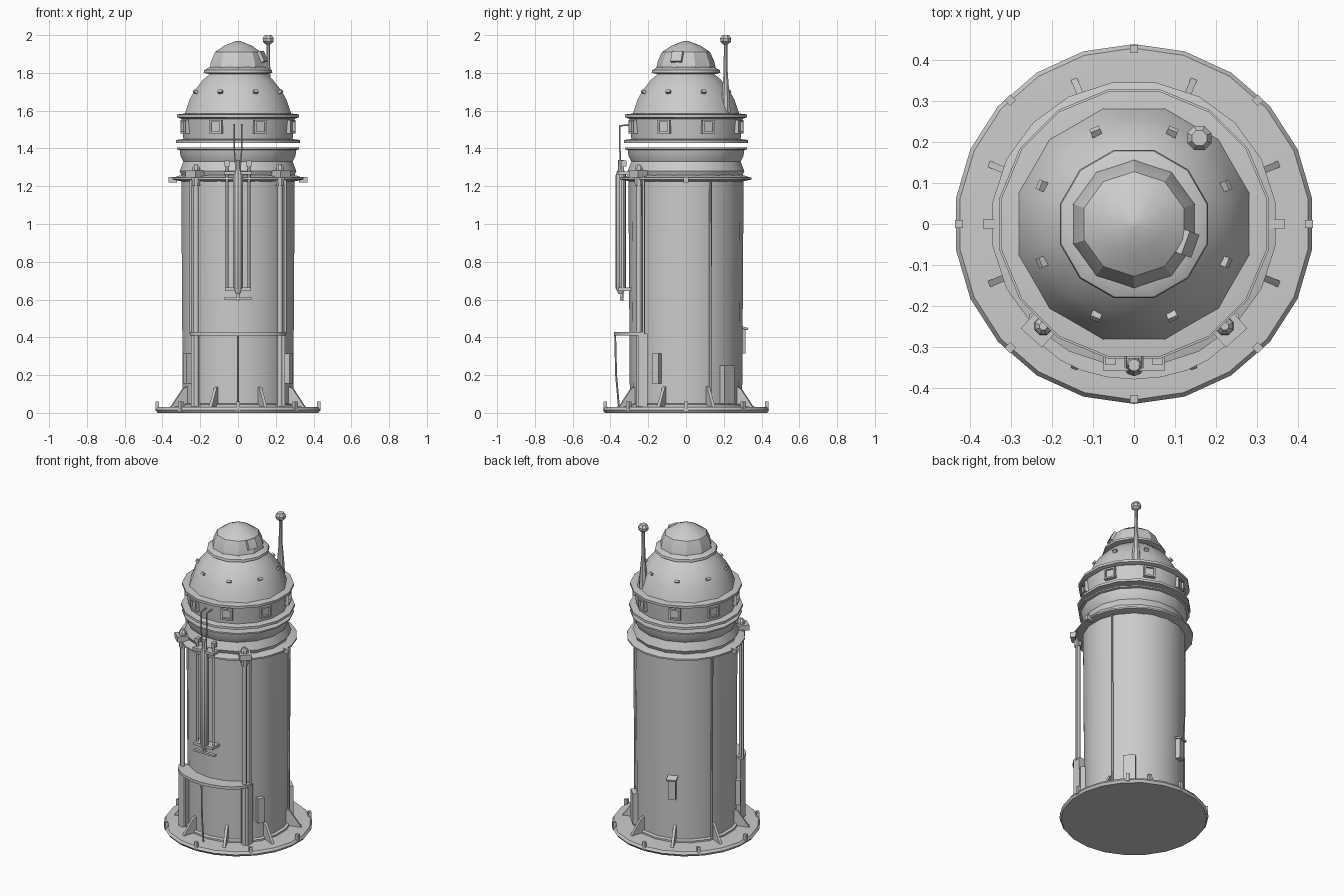
import bpy, bmesh, math
from mathutils import Vector, Matrix

old = bpy.data.objects.get("Cube")
if old:
    bpy.data.objects.remove(old, do_unlink=True)

grey = bpy.data.materials.new("plain grey")
grey.use_nodes = True
grey.diffuse_color = (0.6, 0.6, 0.6, 1)
grey.node_tree.nodes["Principled BSDF"].inputs["Base Color"].default_value = (0.6, 0.6, 0.6, 1)


def finish(name, bm, angle=32):
    bmesh.ops.recalc_face_normals(bm, faces=bm.faces)
    mesh = bpy.data.meshes.new(name)
    bm.to_mesh(mesh)
    bm.free()
    mesh.materials.append(grey)
    ob = bpy.data.objects.new(name, mesh)
    bpy.context.collection.objects.link(ob)
    bpy.ops.object.select_all(action='DESELECT')
    ob.select_set(True)
    bpy.context.view_layer.objects.active = ob
    bpy.ops.object.shade_smooth_by_angle(angle=math.radians(angle))
    return ob


def lathe(name, profile, sides, centre=(0, 0), angle=32):
    """Closed turned solid from (radius, height) points."""
    bm = bmesh.new()
    rings = []
    for r, z in profile:
        rings.append([bm.verts.new((centre[0] + r * math.cos(2 * math.pi * (i + 0.5) / sides),
                                    centre[1] + r * math.sin(2 * math.pi * (i + 0.5) / sides), z))
                      for i in range(sides)])
    for a, b in zip(rings, rings[1:]):
        for i in range(sides):
            j = (i + 1) % sides
            bm.faces.new((a[i], a[j], b[j], b[i]))
    bm.faces.new(rings[0])
    bm.faces.new(rings[-1])
    return finish(name, bm, angle)


def box(name, radius, degrees, z, size, tilt=0):
    """Box standing on a round wall: size is depth, width, height."""
    bm = bmesh.new()
    bmesh.ops.create_cube(bm, size=1)
    turn = Matrix.Rotation(math.radians(degrees), 4, 'Z')
    lean = Matrix.Rotation(math.radians(tilt), 4, 'Y')
    bm.transform(turn @ Matrix.Translation((radius, 0, z)) @ lean @ Matrix.Diagonal((*size, 1)))
    return finish(name, bm)


def pipe(name, points, radius, sides=8):
    """Round tube along a path."""
    bm = bmesh.new()
    for a, b in zip(points, points[1:]):
        a, b = Vector(a), Vector(b)
        d = b - a
        place = Matrix.Translation((a + b) / 2) @ d.to_track_quat('Z', 'Y').to_matrix().to_4x4()
        bmesh.ops.create_cone(bm, cap_ends=True, segments=sides, radius1=radius,
                              radius2=radius, depth=d.length + radius, matrix=place)
    return finish(name, bm, 50)


# Base plate and main tower
lathe("base_plate", [(0.43, 0), (0.44, 0.015), (0.43, 0.03), (0.3, 0.035)], 22)
lathe("tower_body", [(0.297, 0.03), (0.305, 1.24)], 18)
lathe("body_foot_ring", [(0.315, 0.03), (0.315, 0.045), (0.3, 0.05)], 18)

# Flange and collar
lathe("flange", [(0.3, 1.225), (0.35, 1.235), (0.35, 1.245), (0.3, 1.26)], 20)
lathe("collar", [(0.30, 1.245), (0.315, 1.28), (0.295, 1.33), (0.31, 1.36), (0.315, 1.392),
                 (0.33, 1.395), (0.33, 1.404)], 16)

# Lookout drum, separated from the collar by a narrow slot
lathe("drum", [(0.335, 1.43), (0.335, 1.445), (0.295, 1.45), (0.305, 1.56)], 16)
lathe("drum_rim", [(0.3, 1.555), (0.33, 1.565), (0.33, 1.58), (0.285, 1.585)], 16)

# Dome and cap
lathe("dome", [(0.295, 1.575), (0.265, 1.66), (0.235, 1.71), (0.19, 1.765), (0.135, 1.81)], 12)
lathe("cap_rim", [(0.165, 1.795), (0.188, 1.8), (0.185, 1.815), (0.155, 1.83)], 12)
lathe("cap", [(0.16, 1.81), (0.15, 1.86), (0.128, 1.91), (0.075, 1.945), (0.01, 1.97)], 10)

# Drum windows: a frame of four bars around a recessed pane
for k in range(8):
    deg = 22.5 + 45 * k
    box("window_pane", 0.298, deg, 1.515, (0.01, 0.05, 0.05))
    for s in (-1, 1):
        box("window_sill", 0.3, deg, 1.515 + s * 0.03, (0.03, 0.07, 0.01))
        bar = box("window_jamb", 0.3, deg, 1.515, (0.03, 0.01, 0.06))
        bar.location = Matrix.Rotation(math.radians(deg), 3, 'Z') @ Vector((0, s * 0.03, 0))

# Small dome lugs and cap hatch
for k in range(8):
    box("dome_lug", 0.243, 22.5 + 45 * k, 1.70, (0.02, 0.025, 0.015), -35)
box("cap_hatch", 0.138, -20, 1.885, (0.02, 0.06, 0.06), -25)

# Mast on the dome
lathe("mast", [(0.028, 1.59), (0.022, 1.68), (0.012, 1.8), (0.01, 1.97)], 8, (0.16, 0.21))
lathe("mast_head", [(0.012, 1.95), (0.03, 1.965), (0.032, 1.982), (0.02, 2.0)], 8, (0.16, 0.21))

# Base buttresses and edge tabs
for k in range(8):
    deg = 22.5 + 45 * k
    bm = bmesh.new()
    sides = []
    for y in (-0.008, 0.008):
        sides.append([bm.verts.new(p) for p in
                      ((0.29, y, 0.03), (0.385, y, 0.03), (0.315, y, 0.13), (0.29, y, 0.14))])
    bm.faces.new(sides[0])
    bm.faces.new(sides[1])
    for i in range(4):
        j = (i + 1) % 4
        bm.faces.new((sides[0][i], sides[0][j], sides[1][j], sides[1][i]))
    bm.transform(Matrix.Rotation(math.radians(deg), 4, 'Z'))
    finish("buttress", bm)
    box("edge_tab", 0.428, 45 * k, 0.035, (0.02, 0.02, 0.05))

# Porch: bowed canopy on corner posts with a slim front strut
bm = bmesh.new()
outline = [(0.255 * math.sin(t), -0.22 - 0.16 * math.cos(t))
           for t in (math.radians(-90 + 15 * i) for i in range(13))]
lower = [bm.verts.new((x, y, 0.41)) for x, y in outline]
upper = [bm.verts.new((x, y, 0.428)) for x, y in outline]
bm.faces.new(lower)
bm.faces.new(upper)
for i in range(len(outline)):
    j = (i + 1) % len(outline)
    bm.faces.new((lower[i], lower[j], upper[j], upper[i]))
finish("porch_canopy", bm)
pipe("porch_strut", [(0, -0.375, 0.41), (0, -0.37, 0.2), (0, -0.355, 0.03)], 0.005, 6)

# Mirrored front fittings
for s in (-1, 1):
    post = box("porch_post", 0.0, 0, 0.22, (0.05, 0.05, 0.4))
    post.location = (s * 0.225, -0.23, 0)
    pipe("side_pipe", [(s * 0.222, -0.25, 0.03), (s * 0.222, -0.25, 1.25)], 0.014)
    pipe("side_pipe_thin", [(s * 0.25, -0.225, 0.42), (s * 0.25, -0.225, 1.25)], 0.007)
    bracket = -90 + s * 42
    box("pipe_bracket", 0.34, bracket, 1.265, (0.07, 0.07, 0.035))
    lathe("pipe_cap", [(0.022, 1.2), (0.026, 1.25), (0.022, 1.3), (0.01, 1.315)], 8,
          (s * 0.222, -0.25))
    box("flange_lug", 0.345, 90 - s * 90, 1.235, (0.045, 0.025, 0.03))
    box("wall_box", 0.3, -90 + s * 60, 0.235, (0.05, 0.04, 0.16))
    # Flanking tubes and upper feed lines of the central cylinder
    pipe("flank_tube", [(s * 0.058, -0.335, 0.65), (s * 0.058, -0.335, 1.31)], 0.007)
    box("tube_tip", 0.0, 0, 1.32, (0.025, 0.03, 0.03)).location = (s * 0.058, -0.33, 0)
    pipe("feed_line", [(s * 0.01, -0.345, 1.27), (s * 0.02, -0.35, 1.4),
                       (s * 0.02, -0.35, 1.52), (s * 0.02, -0.3, 1.525)], 0.004, 6)

# Central front cylinder with clamps
lathe("gauge_cylinder", [(0.012, 0.63), (0.027, 0.66), (0.027, 1.26), (0.015, 1.29), (0.015, 1.34)],
      10, (0, -0.345))
for z, wide in ((0.655, 0.14), (1.27, 0.15)):
    box("cylinder_clamp", 0.325, -90, z, (0.07, wide, 0.018))
box("lower_handle", 0.34, -90, 0.605, (0.02, 0.15, 0.012))
pipe("handle_stem", [(0, -0.34, 0.6), (0, -0.34, 0.65)], 0.008)

# Wall fittings on the sides and back
box("back_cabinet", 0.3, 45, 0.15, (0.05, 0.075, 0.2))
box("back_vent", 0.305, 110, 0.38, (0.045, 0.045, 0.13))
box("vent_hood", 0.315, 110, 0.45, (0.05, 0.06, 0.012), 15)
for deg in (25, 155):
    c, s = math.cos(math.radians(deg)), math.sin(math.radians(deg))
    pipe("wall_conduit", [(0.303 * c, 0.303 * s, 0.04), (0.308 * c, 0.308 * s, 1.24)], 0.007, 6)
